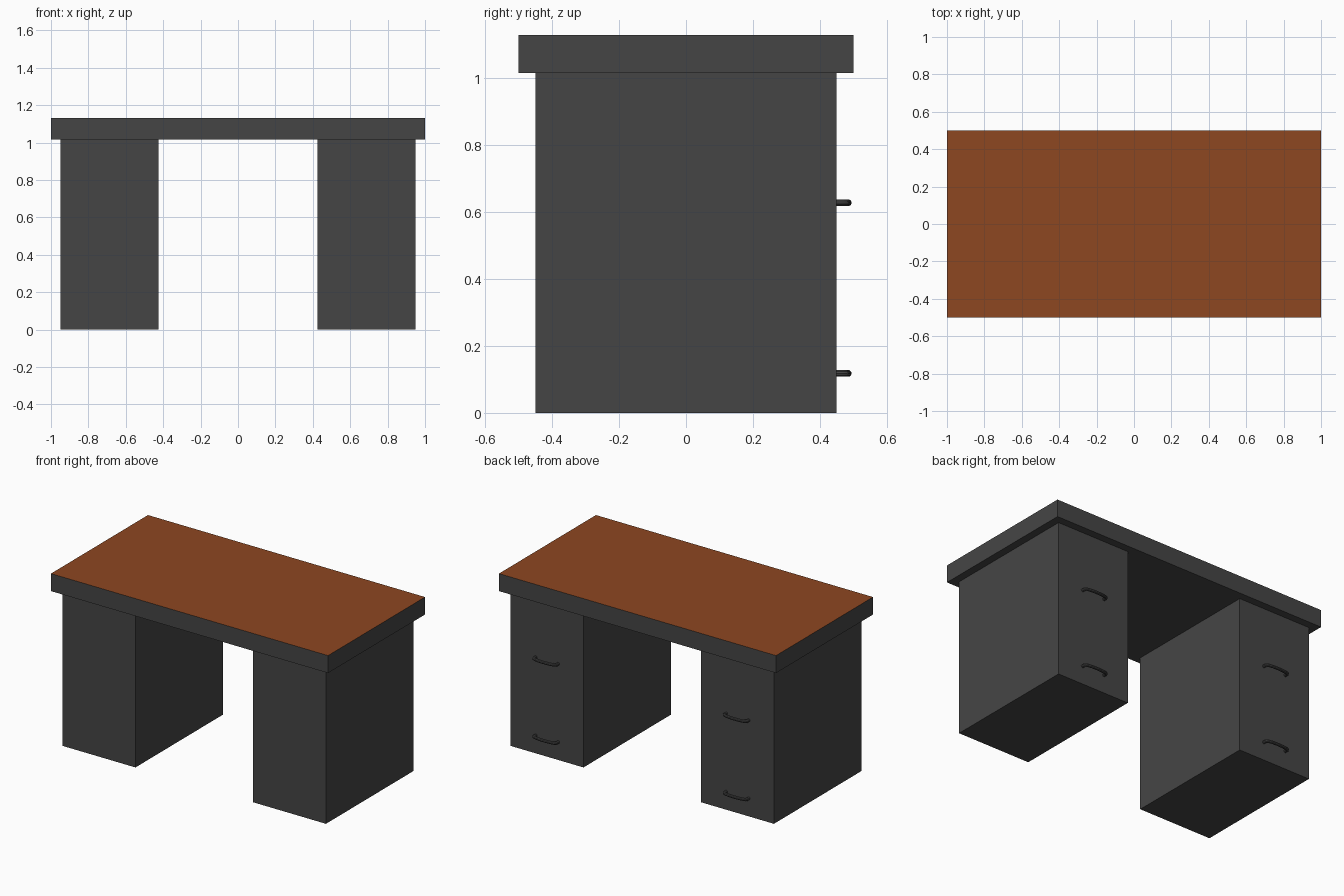
import bpy, bmesh
from mathutils import Vector

if "Cube" in bpy.data.objects:
    bpy.data.objects.remove(bpy.data.objects["Cube"])


def material(name, rgb):
    m = bpy.data.materials.new(name)
    m.diffuse_color = (*rgb, 1)
    m.use_nodes = True
    m.node_tree.nodes["Principled BSDF"].inputs["Base Color"].default_value = m.diffuse_color
    return m


GREY = material("charcoal", (0.06, 0.06, 0.06))
BROWN = material("brown wood", (0.27, 0.063, 0.015))


def box(name, lo, hi, mats):
    lo, hi = Vector(lo), Vector(hi)
    bm = bmesh.new()
    bmesh.ops.create_cube(bm, size=1)
    for v in bm.verts:
        v.co = (lo + hi) / 2 + v.co * (hi - lo)
    me = bpy.data.meshes.new(name)
    bm.to_mesh(me)
    bm.free()
    for m in mats:
        me.materials.append(m)
    ob = bpy.data.objects.new(name, me)
    bpy.context.collection.objects.link(ob)
    return ob


def handle(name, x, z):
    # bowed round bar with two short posts running into the drawer face
    curve = bpy.data.curves.new(name, 'CURVE')
    curve.dimensions = '3D'
    curve.bevel_depth = 0.01
    curve.bevel_resolution = 3
    curve.use_fill_caps = True
    half = [(0.081, -0.005), (0.081, 0.018), (0.077, 0.025), (0.068, 0.029), (0.035, 0.034)]
    path = [(-a, b) for a, b in half] + [(0, 0.035)] + half[::-1]
    sp = curve.splines.new('POLY')
    sp.points.add(len(path) - 1)
    for p, (dx, dy) in zip(sp.points, path):
        p.co = (x + dx, 0.45 + dy, z, 1)
    tmp = bpy.data.objects.new(name + "_path", curve)
    bpy.context.collection.objects.link(tmp)
    me = bpy.data.meshes.new_from_object(tmp.evaluated_get(bpy.context.evaluated_depsgraph_get()))
    bpy.data.objects.remove(tmp)
    me.name = name
    me.materials.clear()
    me.materials.append(GREY)
    ob = bpy.data.objects.new(name, me)
    bpy.context.collection.objects.link(ob)
    bpy.ops.object.select_all(action='DESELECT')
    ob.select_set(True)
    bpy.context.view_layer.objects.active = ob
    bpy.ops.object.shade_smooth_by_angle()


# desktop: grey slab with a brown upper face
top = box("desktop", (-1, -0.5, 1.016), (1, 0.5, 1.13), [GREY, BROWN])
for f in top.data.polygons:
    f.material_index = int(f.normal.z > 0.5)

# two drawer pedestals, each with two handles on the back (+y) side
for side, s in (("left", -1), ("right", 1)):
    cx = s * 0.6875
    box(side + "_pedestal", (cx - 0.2625, -0.45, 0), (cx + 0.2625, 0.45, 1.016), [GREY])
    handle(side + "_lower_handle", cx, 0.118)
    handle(side + "_upper_handle", cx, 0.628)
